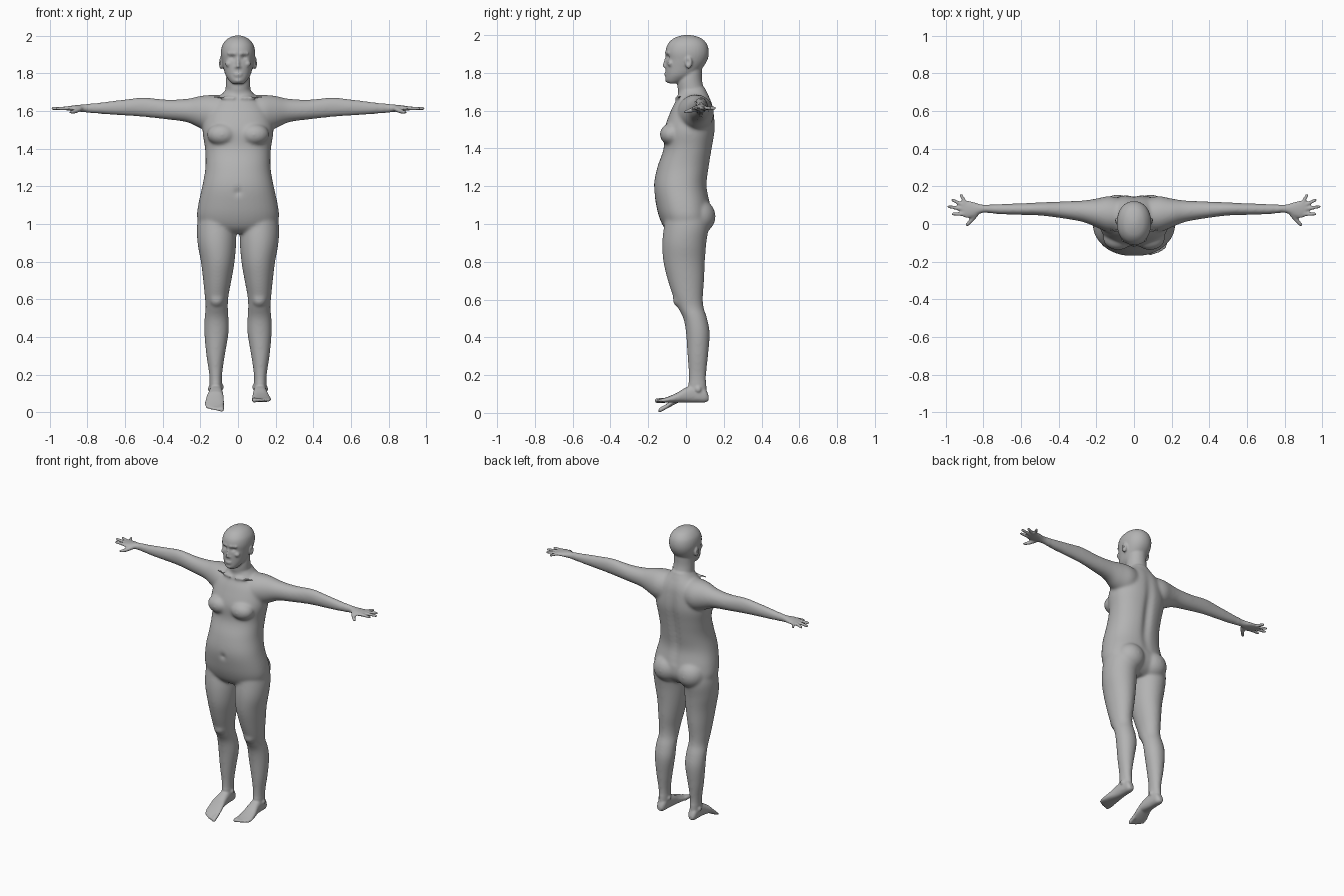
import bpy, bmesh, math
from mathutils import Matrix, Vector

cube = bpy.data.objects.get("Cube")
if cube:
    bpy.data.objects.remove(cube, do_unlink=True)

skin = bpy.data.materials.new("plain_grey")
skin.use_nodes = True
grey = (0.45, 0.45, 0.45, 1.0)
skin.diffuse_color = grey
skin.node_tree.nodes["Principled BSDF"].inputs["Base Color"].default_value = grey

bm = bmesh.new()
SEGMENTS, STEPS = 36, 4


def smooth_rows(rows):
    """Catmull-Rom interpolation between the measured cross-sections."""
    out = []
    last = len(rows) - 1
    for i in range(last):
        quad = [Vector(rows[min(max(k, 0), last)]) for k in (i - 1, i, i + 1, i + 2)]
        a, b, c, d = quad
        for s in range(STEPS):
            t = s / STEPS
            out.append(0.5 * (2 * b + (c - a) * t + (2 * a - 5 * b + 4 * c - d) * t ** 2
                              + (3 * b - a - 3 * c + d) * t ** 3))
    return out + [Vector(rows[-1])]


def loft(rows, axis, side=1, power=2.0):
    """Closed tube; every row is position, low and high of the two other axes."""
    def rounded(v):
        return math.copysign(abs(v) ** (2 / power), v)

    rings = []
    for pos, a0, a1, b0, b1 in smooth_rows(rows):
        ring = []
        for k in range(SEGMENTS):
            ang = math.tau * k / SEGMENTS
            a = (a0 + a1) / 2 + (a1 - a0) / 2 * rounded(math.cos(ang))
            b = (b0 + b1) / 2 + (b1 - b0) / 2 * rounded(math.sin(ang))
            x, y, z = {"x": (pos, a, b), "y": (a, pos, b), "z": (a, b, pos)}[axis]
            ring.append(bm.verts.new((x * side, y, z)))
        rings.append(ring)
    for low, high in zip(rings, rings[1:]):
        for k in range(SEGMENTS):
            n = (k + 1) % SEGMENTS
            bm.faces.new((low[k], low[n], high[n], high[k]))
    bm.faces.new(rings[0])
    bm.faces.new(rings[-1])


def blob(centre, radii, side=1):
    """Ellipsoid mass."""
    x, y, z = centre
    place = Matrix.Translation((x * side, y, z)) @ Matrix.Diagonal((*radii, 1))
    bmesh.ops.create_icosphere(bm, subdivisions=3, radius=1, matrix=place)


def rod(start, end, r0, r1, side=1):
    """Tapered round-ended rod made of overlapping balls."""
    start, end = Vector(start), Vector(end)
    count = max(4, int((end - start).length / 0.005))
    for k in range(count + 1):
        t = k / count
        r = r0 + (r1 - r0) * t
        blob(start.lerp(end, t), (r, r, r), side)


def symmetric(rows):
    """Rows of height, half width, front, back."""
    return [(z, -w, w, f, b) for z, w, f, b in rows]


# Trunk, neck and head
trunk = [(1.72, .06, -.035, .10), (1.69, .085, -.04, .115), (1.65, .125, -.055, .135),
         (1.6, .165, -.08, .148), (1.5, .188, -.115, .155), (1.4, .175, -.118, .14),
         (1.3, .173, -.152, .124), (1.2, .19, -.17, .112), (1.1, .212, -.158, .13),
         (1.03, .217, -.14, .135), (.98, .19, -.115, .11), (.95, .12, -.08, .07)]
neck = [(1.62, .075, -.03, .12), (1.70, .067, -.042, .10), (1.76, .064, -.045, .085),
        (1.82, .06, -.03, .085)]
head = [(1.745, .03, -.096, -.04), (1.76, .046, -.107, 0), (1.79, .066, -.108, .05),
        (1.83, .078, -.108, .09), (1.87, .087, -.106, .114), (1.91, .091, -.109, .121),
        (1.95, .083, -.098, .112), (1.98, .06, -.07, .086), (1.995, .033, -.035, .05),
        (2.001, .01, -.003, .017)]
loft(symmetric(trunk), "z", power=2.25)
loft(symmetric(neck), "z")
loft(symmetric(head), "z", power=2.15)

# Nose, lips and chin
rod((0, -.104, 1.885), (0, -.116, 1.838), .006, .009)
blob((0, -.107, 1.796), (.024, .008, .005))
blob((0, -.106, 1.787), (.02, .008, .005))
blob((0, -.098, 1.762), (.022, .013, .012))

arm = [(.05, -.04, .13, 1.5, 1.68), (.13, -.045, .148, 1.485, 1.686),
       (.2, -.018, .135, 1.508, 1.68), (.27, .01, .125, 1.54, 1.665),
       (.38, .03, .12, 1.555, 1.661), (.5, .045, .115, 1.568, 1.672),
       (.6, .048, .11, 1.575, 1.662), (.72, .052, .106, 1.583, 1.647),
       (.8, .06, .102, 1.592, 1.637), (.85, .038, .116, 1.597, 1.632),
       (.89, .032, .125, 1.601, 1.627), (.915, .045, .117, 1.605, 1.622)]
leg = [(1.1, .03, .195, -.1, .1), (1.0, .012, .217, -.115, .12), (.9, .01, .215, -.126, .108),
       (.8, .018, .197, -.12, .1), (.7, .035, .185, -.096, .096), (.62, .05, .177, -.07, .09),
       (.56, .054, .172, -.045, .093), (.5, .05, .178, -.014, .112), (.42, .05, .179, 0, .126),
       (.3, .07, .168, .008, .117), (.2, .084, .153, .014, .107), (.12, .085, .15, .01, .109),
       (.075, .088, .148, 0, .11)]
foot = [(.12, .105, .135, .065, .09), (.1, .09, .146, .055, .13), (.05, .085, .15, .055, .15),
        (0, .08, .156, .055, .135), (-.05, .076, .168, .055, .105),
        (-.1, .074, .176, .054, .084), (-.13, .08, .168, .056, .075)]
# Knuckle and tip of each finger in plan
fingers = [(.895, .112, .918, .152), (.905, .1, .963, .127), (.91, .08, .982, .092),
           (.905, .052, .96, .053)]

for side in (1, -1):
    loft(arm, "x", side)
    loft(leg, "z", side)
    loft(foot, "y", side, power=2.4)
    # Fingers and thumb
    for x0, y0, x1, y1 in fingers:
        rod((x0, y0, 1.614), (x1, y1, 1.613), .011, .009, side)
    rod((.84, .05, 1.61), (.865, .018, 1.598), .014, .012, side)
    rod((.865, .018, 1.598), (.886, -.004, 1.593), .012, .009, side)
    # Toes, the largest on the inside
    for k in range(5):
        x, r = .087 + .019 * k, .0135 if k == 0 else .0105 - .0005 * k
        rod((x, -.11, .066), (x, -.153 + .0018 * k * k, .065), r, r, side)
    # Chest, buttock and kneecap masses
    blob((.085, -.075, 1.475), (.08, .064, .06), side)
    blob((.088, .062, 1.04), (.098, .095, .095), side)
    blob((.113, -.04, .6), (.038, .03, .04), side)
    # Collar bone
    rod((.02, -.052, 1.668), (.13, -.03, 1.675), .009, .008, side)
    # Ankle bones
    blob((.15, .065, .125), (.01, .016, .016), side)
    blob((.086, .06, .135), (.01, .016, .016), side)
    # Brow, nostril, cheek and ear
    rod((.016, -.107, 1.905), (.05, -.092, 1.906), .007, .007, side)
    blob((.01, -.107, 1.833), (.008, .009, .007), side)
    blob((.048, -.08, 1.85), (.02, .018, .018), side)
    blob((.09, .014, 1.855), (.014, .019, .033), side)

bmesh.ops.recalc_face_normals(bm, faces=bm.faces[:])
mesh = bpy.data.meshes.new("body")
bm.to_mesh(mesh)
bm.free()
body = bpy.data.objects.new("body", mesh)
bpy.context.collection.objects.link(body)

# Fuse all masses into one skin
fuse = body.modifiers.new("fuse", "REMESH")
fuse.mode = "VOXEL"
fuse.voxel_size = 0.006
graph = bpy.context.evaluated_depsgraph_get()
fused = bpy.data.meshes.new_from_object(body.evaluated_get(graph))
body.modifiers.clear()
body.data = fused
bpy.data.meshes.remove(mesh)
fused.name = "body"


def falloff(distance, width):
    return math.exp(-(distance / width) ** 2)


# Sculpted hollows, and the lowered right toes
soft = body.vertex_groups.new(name="soft")
soft_ids = []
for v in fused.vertices:
    x, y, z = v.co
    if abs(x) < .76 and .16 < z < 1.71:
        soft_ids.append(v.index)
    if y > .04 and 1.1 < z < 1.68:  # spine groove
        v.co.y -= .018 * falloff(x, .025) * falloff(z - 1.36, .22)
    if y < -.1 and 1.0 < z < 1.4:  # navel
        v.co.y += .016 * falloff(x, .014) * falloff(z - 1.17, .014)
    if y < -.05 and z > 1.8:  # eye sockets
        v.co.y += .013 * falloff(abs(x) - .032, .016) * falloff(z - 1.884, .011)
    if abs(x) > .07 and z > 1.8:  # ear hollows
        v.co.x -= math.copysign(.012, x) * falloff(y - .01, .009) * falloff(z - 1.858, .016)
    if x < 0 and z < .3 and y < -.04:
        reach = -.04 - y
        v.co.z -= .43 * reach
        v.co.y += .15 * reach
soft.add(soft_ids, 1.0, "REPLACE")

# Strong blending on trunk and limbs, light elsewhere
for name, count, group in (("blend_limbs", 28, "soft"), ("even_skin", 4, "")):
    relax = body.modifiers.new(name, "SMOOTH")
    relax.factor = 0.5
    relax.iterations = count
    relax.vertex_group = group

fused.materials.clear()
fused.materials.append(skin)
for face in fused.polygons:
    face.material_index = 0
    face.use_smooth = True
